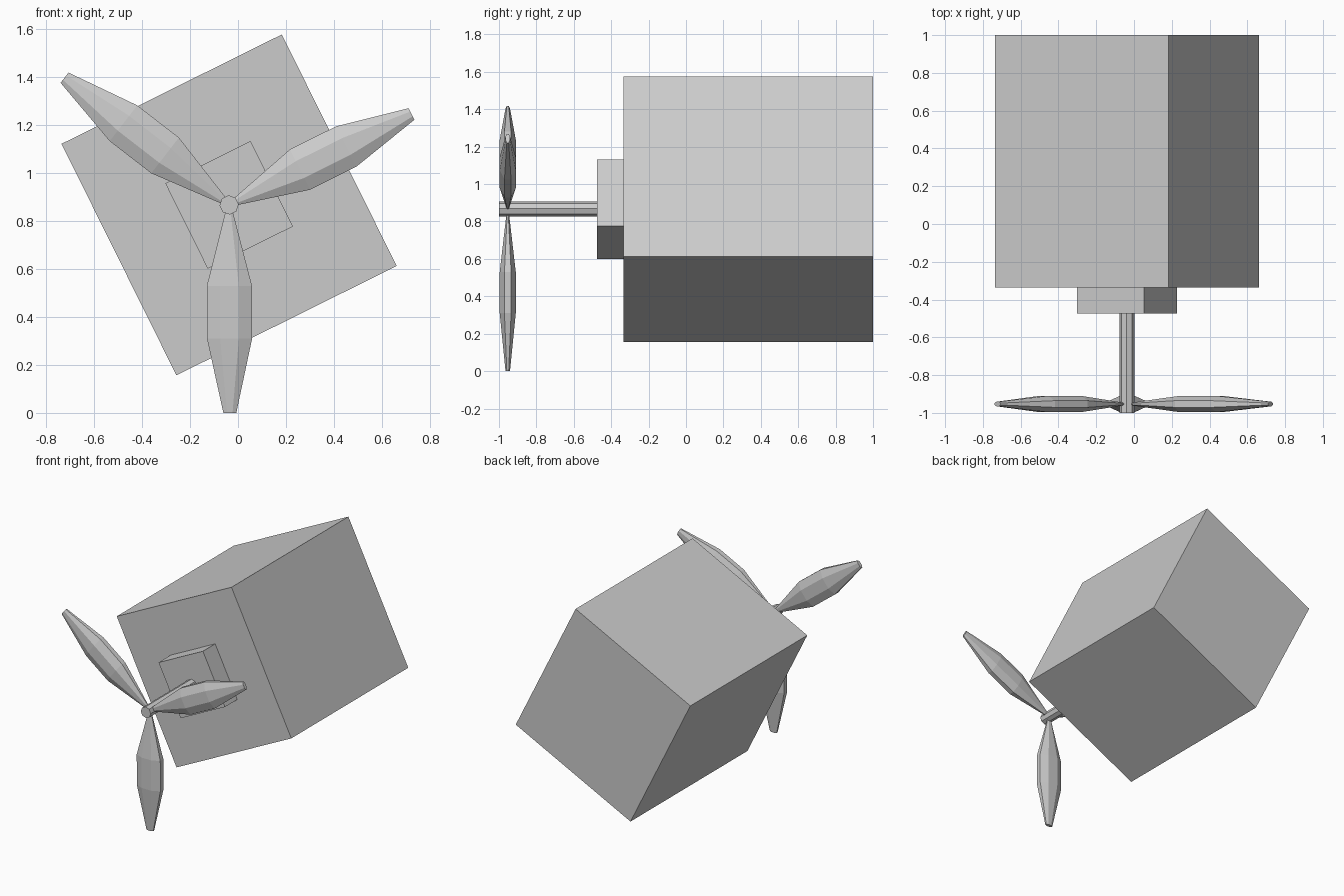
import bpy, bmesh
from math import radians, cos, sin, pi
from mathutils import Matrix, Vector

cube = bpy.data.objects.get("Cube")
if cube:
    bpy.data.objects.remove(cube, do_unlink=True)

grey = bpy.data.materials.new("plain grey")
grey.use_nodes = True
colour = (0.6, 0.6, 0.6, 1)
grey.diffuse_color = colour
grey.node_tree.nodes["Principled BSDF"].inputs["Base Color"].default_value = colour

AXIS = Vector((-0.037, 0, 0.866))   # centre line shared by every part
TILT = radians(26.4)                # roll of the body about that line
SIDES = 8


def add_object(name, bm):
    bmesh.ops.recalc_face_normals(bm, faces=bm.faces)
    mesh = bpy.data.meshes.new(name)
    bm.to_mesh(mesh)
    bm.free()
    mesh.materials.append(grey)
    obj = bpy.data.objects.new(name, mesh)
    bpy.context.collection.objects.link(obj)
    return obj


def add_box(name, width, height, y0, y1):
    bm = bmesh.new()
    bmesh.ops.create_cube(bm, size=1)
    bmesh.ops.scale(bm, vec=(width, y1 - y0, height), verts=bm.verts)
    obj = add_object(name, bm)
    obj.location = AXIS + Vector((0, (y0 + y1) / 2, 0))
    obj.rotation_euler.y = -TILT


def add_loft(name, stations):
    """Octagonal rings along +x; each station is distance, half width, half depth."""
    bm = bmesh.new()
    rings = []
    for dist, width, depth in stations:
        ring = []
        for i in range(SIDES):
            a = (i + 0.5) * 2 * pi / SIDES
            k = 1 / cos(pi / SIDES)
            ring.append(bm.verts.new((dist, depth * k * cos(a), width * k * sin(a))))
        rings.append(ring)
    for r0, r1 in zip(rings, rings[1:]):
        for i in range(SIDES):
            j = (i + 1) % SIDES
            bm.faces.new((r0[i], r0[j], r1[j], r1[i]))
    bm.faces.new(rings[0])
    bm.faces.new(rings[-1])
    return add_object(name, bm)


# Body and the smaller mounting block
add_box("body_block", 1.024, 1.076, -0.335, 1.0)
add_box("mounting_block", 0.396, 0.397, -0.475, -0.335)

# Shaft running forward from the mounting block
shaft = add_loft("propeller_shaft", [(0.475, 0.037, 0.037), (1.0, 0.037, 0.037)])
shaft.matrix_world = (Matrix.Translation(AXIS) @ Matrix.Rotation(-TILT, 4, 'Y')
                      @ Matrix.Rotation(-pi / 2, 4, 'Z'))

# Three faceted blades, swelling in the middle and narrow at both ends
blade = [(0.0, 0.008, 0.004), (0.337, 0.094, 0.043),
         (0.556, 0.094, 0.043), (0.866, 0.027, 0.012)]
for side, angle, length in (("left", 26.5, 0.98), ("right", 142.3, 1), ("lower", 270.2, 1)):
    obj = add_loft(side + "_blade", blade)
    obj.location = AXIS + Vector((0, -0.953, 0))
    obj.rotation_euler.y = -radians(angle)
    obj.scale.x = length
